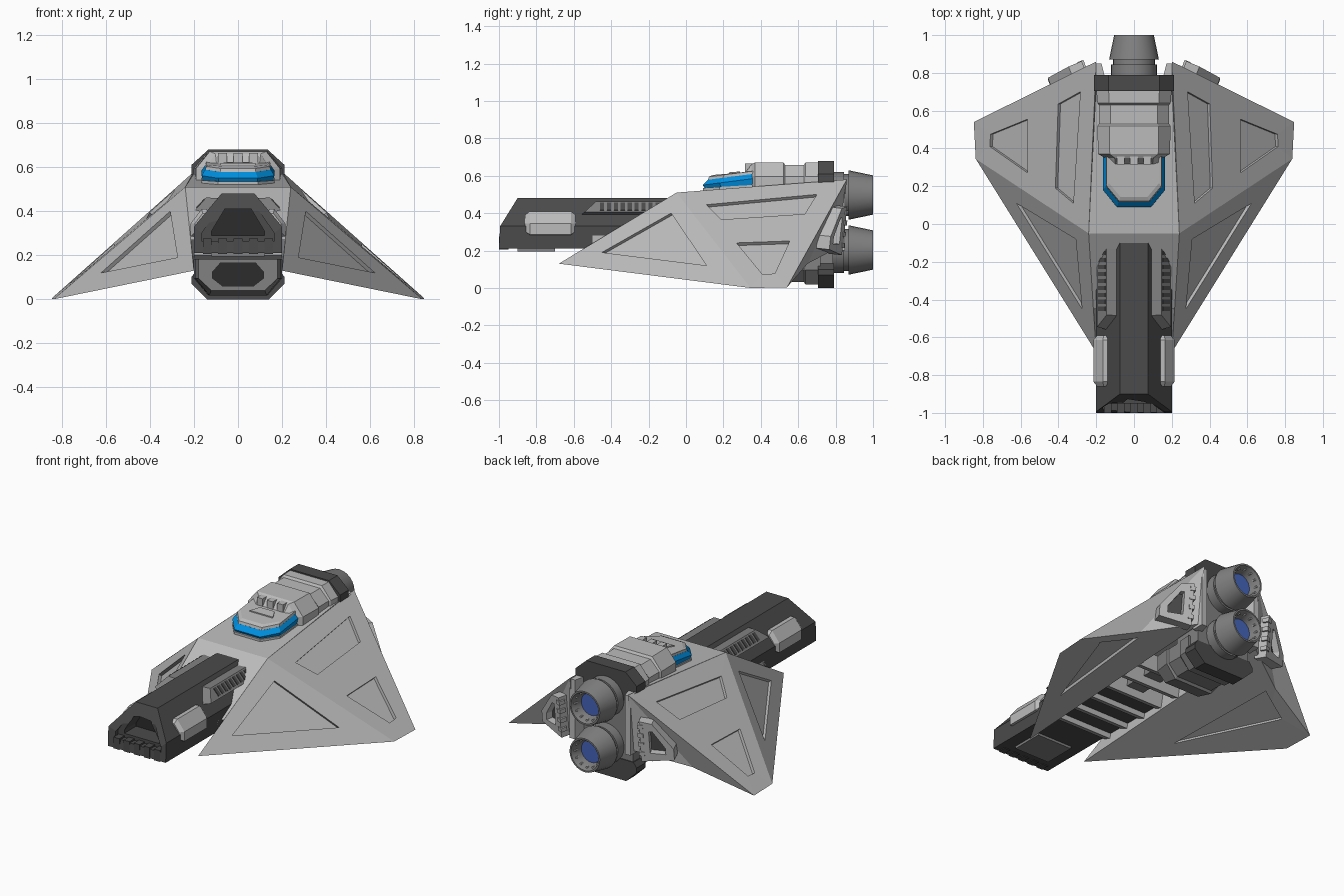
import bpy, bmesh
from math import sin, cos, pi
from mathutils import Vector as V

if "Cube" in bpy.data.objects:
    bpy.data.objects.remove(bpy.data.objects["Cube"])


def material(name, rgb):
    m = bpy.data.materials.new(name)
    m.diffuse_color = (*rgb, 1)
    m.use_nodes = True
    m.node_tree.nodes["Principled BSDF"].inputs["Base Color"].default_value = m.diffuse_color
    return m


DARK = material("dark_grey", (.07, .07, .07))
MID = material("mid_grey", (.22, .22, .22))
HULL = material("hull_grey", (.5, .5, .5))
BLACK = material("shadow_grey", (.025, .025, .025))
BLUE = material("window_blue", (.0, .28, .75))
GLOW = material("engine_glow", (.06, .13, .5))


def mesh(name, verts, faces, mat=None, mirror=False):
    bm = bmesh.new()
    vs = [bm.verts.new(v) for v in verts]
    for f in faces:
        bm.faces.new([vs[i] for i in f])
    bmesh.ops.recalc_face_normals(bm, faces=bm.faces)
    me = bpy.data.meshes.new(name)
    bm.to_mesh(me)
    bm.free()
    ob = bpy.data.objects.new(name, me)
    bpy.context.collection.objects.link(ob)
    me.materials.append(mat or HULL)
    if mirror:
        ob.modifiers.new("mirror", 'MIRROR')
    return ob


def loft(name, loops, mat=None, mirror=False):
    n = len(loops[0])
    faces = [list(range(n)), [len(loops) * n - n + i for i in range(n)]]
    for k in range(len(loops) - 1):
        for i in range(n):
            j = (i + 1) % n
            faces.append([k * n + i, k * n + j, k * n + n + j, k * n + n + i])
    return mesh(name, [p for l in loops for p in l], faces, mat, mirror)


def along_y(name, pts, y0, y1, mat=None, mirror=False):
    return loft(name, [[(x, y, z) for x, z in pts] for y in (y0, y1)], mat, mirror)


def box(name, x0, x1, y0, y1, z0, z1, mat=None, mirror=False):
    return along_y(name, [(x0, z0), (x1, z0), (x1, z1), (x0, z1)], y0, y1, mat, mirror)


def both(half):
    return half + [(-x, z) for x, z in reversed(half)]


def cut(ob, cutter):
    cutter.hide_render = True
    m = ob.modifiers.new("cut", 'BOOLEAN')
    m.object, m.solver = cutter, 'EXACT'
    bpy.context.view_layer.objects.active = ob
    bpy.ops.object.modifier_move_to_index(modifier="cut", index=0)
    bpy.ops.object.modifier_apply(modifier="cut")
    bpy.data.objects.remove(cutter)


def plane_prism(name, tri, pts, axis, lo, hi, mat=None, mirror=False):
    """Prism on the plane through tri; pts lack the coordinate 'axis'."""
    n = (tri[1] - tri[0]).cross(tri[2] - tri[0]).normalized()
    base = []
    for p in pts:
        q = list(p)
        q.insert(axis, 0)
        q = V(q)
        q[axis] = n.dot(tri[0] - q) / n[axis]
        base.append(q)
    return loft(name, [[q + n * d for q in base] for d in (lo, hi)], mat, mirror)


# wings, with recessed panels
A, B, Tf, Tb = V((.2, -.68, .13)), V((.24, -.05, .51)), V((.838, .345, 0)), V((.848, .54, .003))
D, C, M = V((.2, .86, .58)), V((.2, .82, .22)), V((.5, .65, .13))
wing = mesh("wing", [A, B, Tf, Tb, D, C, M],
            [(0, 2, 1), (1, 2, 3, 4), (0, 5, 6, 3, 2), (4, 3, 6), (4, 6, 5), (0, 1, 4, 5)], None, True)
panels = [((A, Tf, B), [(-.45, .19), (-.08, .40), (.11, .12)], 0),
          ((B, Tf, D), [(.11, .445), (.70, .50), (.635, .395), (.19, .365)], 0),
          ((B, Tf, D), [(.27, .24), (.555, .25), (.475, .075), (.41, .07)], 0),
          ((A, Tf, C), [(.42, -.15), (.67, .5), (.47, .6)], 2)]
for tri, pts, axis in panels:
    lo, hi = (-.018, .03) if axis == 0 else (-.03, .016)
    cut(wing, plane_prism("panel_cutter", tri, pts, axis, lo, hi))

# inner rear flanges beside the engines
loft("rear_flange", [[(x, y, z) for x, y in ((.21, .85), (.172, .85), (.152, .77), (.21, .77))]
                     for z in (.2, .57)], None, True)

# rear wing brackets
rear = (D, Tb, C)
if (Tb - D).cross(C - D).y < 0:
    rear = (D, C, Tb)
tab = plane_prism("rear_bracket", rear, [(.26, .18), (.26, .44), (.33, .43), (.44, .28), (.44, .21)],
                  1, -.03, .045, None, True)
cut(tab, plane_prism("bracket_cutter", rear, [(.31, .24), (.31, .38), (.33, .38), (.395, .28), (.395, .24)],
                     1, .0, .08))
plane_prism("bracket_shadow", rear, [(.31, .24), (.31, .38), (.33, .38), (.395, .28), (.395, .24)],
            1, -.01, .004, DARK, True)
for z in (.22, .28, .34, .395):
    plane_prism("bracket_tooth", rear, [(.25, z), (.28, z), (.28, z + .025), (.25, z + .025)],
                1, .01, .05, None, True)

# centre hull
c = [(.215, -.45, .27), (.24, -.05, .51), (.2, .75, .572), (.2, .75, .27)]
loft("centre_hull", [c, [(-x, y, z) for x, y, z in c]])

# underside ribs
for i in range(6):
    y = -.5 + i * .15
    loft("belly_rib", [[(s * .2, y, .2), (s * .2, y + .05, .18), (s * .2, y + .07, .28), (s * .2, y, .28)]
                       for s in (-1, 1)])
box("belly_spine", -.06, .06, -.5, .45, .225, .28, MID)

# nose beam with front opening
prof = both([(.2, .21), (.2, .33), (.075, .48)])
gun = loft("nose_beam", [[(x, -1 + max(0, z - .32) * .62, z) for x, z in prof],
                         [(x, 0, z) for x, z in prof]], DARK)
cut(gun, along_y("opening_cutter", both([(.165, .265), (.165, .3), (.075, .43)]), -1.1, -.95))
cut(gun, along_y("inner_cutter", both([(.12, .29), (.12, .31), (.06, .41)]), -1.0, -.83))
along_y("opening_back", both([(.12, .29), (.12, .31), (.06, .41)]), -.835, -.82, BLACK)
for x in (-.14, -.07, 0, .07, .14):
    box("nose_tooth", x - .02, x + .02, -1, -.95, .205, .275, DARK)
box("nose_belly_plate", -.12, .12, -.9, -.7, .195, .22, MID)

# side pods on the nose
pod = [(.15, .28), (.215, .285), (.215, .345), (.165, .41), (.14, .41)]


def pod_loop(y, k):
    return [(.15 + (x - .15) * k, y, .345 + (z - .345) * k) for x, z in pod]


loft("nose_pod", [pod_loop(-.86, .7), pod_loop(-.835, 1), pod_loop(-.615, 1), pod_loop(-.59, .7)], None, True)

# side vents with slats
vent = [(.09, .46), (.145, .462), (.195, .405), (.14, .39)]
loft("side_vent", [[(x, -.55 + (z - .4) * 1.1, z) for x, z in vent], [(x, -.1, z) for x, z in vent]], MID, True)
for i in range(9):
    y = -.46 + i * .037
    loft("vent_slat", [[(x, yy, z) for x, z in ((.148, .452), (.153, .458), (.19, .418), (.183, .412))]
                       for yy in (y, y + .022)], DARK, True)

# cockpit: sill, window band, roof
outline = [(.165, .36), (.165, .18), (.09, .09)]


def deck(k, z, tilt=.13):
    pts = [(x * k, .36 - (.36 - y) * (k if y < .3 else 1)) for x, y in outline]
    return [(x, y, z + tilt * (y - .09)) for x, y in pts + [(-x, y) for x, y in reversed(pts)]]


loft("cockpit_sill", [deck(1, .49, 0), deck(1, .535, .06)])
loft("cockpit_window", [deck(.96, .53, .06), deck(1, .55), deck(.9, .575)], BLUE)
loft("cockpit_roof", [deck(.9, .573), deck(.88, .59), deck(.8, .60, .08)])
loft("roof_hatch", [[(x, y, z + .08 * (y - .09)) for x, y in ((-.08, .23), (.08, .23), (.05, .29), (-.05, .29))]
                    for z in (.59, .607)])
for x in (-.07, 0, .07):
    box("roof_block", x - .02, x + .02, .315, .37, .6, .665)

# upper and lower engine housings, stepped along their length
steps = [(.37, .95, .672), (.52, .97, .672), (.53, .93, .658),
         (.63, .93, .658), (.64, .97, .672), (.72, 1, .672)]


def house(y, k, top):
    return [(x, y, z) for x, z in both([(.2 * k, .5), (.2 * k, .595), (.135 * k, top)])]


loft("upper_housing", [house(.31, .72, .61), house(.35, .76, .66)] + [house(*s) for s in steps])
low = loft("lower_housing", [[(x, y, .69 - z) for x, y, z in house(*s)]
                             for s in [(.42, .9, .65)] + steps[1:]], MID)
mouth = both([(.07, .06), (.115, .095), (.115, .125), (.08, .165)])
cut(low, along_y("intake_cutter", mouth, .3, .6))
along_y("intake_back", mouth, .58, .6, BLACK)

# dark caps above and below the engines, joined by a narrower column
along_y("upper_band", both([(.2, .5), (.212, .57), (.212, .61), (.135, .68)]), .705, .79, DARK)
along_y("lower_band", both([(.14, 0), (.212, .07), (.212, .1), (.19, .13)]), .705, .79, DARK)
box("engine_column", -.185, .185, .6, .785, .1, .55, MID)


# engines
def ring(y, r, cz, n=24):
    return [(r * cos(2 * pi * i / n), y, cz + r * sin(2 * pi * i / n)) for i in range(n)]


for name, cz in (("upper", .497), ("lower", .203)):
    eng = loft(name + "_engine", [ring(y, r, cz) for y, r in (
        (.75, .122), (.845, .122), (.845, .112), (.87, .112), (.87, .132),
        (1, .105), (1, .095), (.94, .07), (.92, .07))], MID)
    bpy.ops.object.select_all(action='DESELECT')
    eng.select_set(True)
    bpy.context.view_layer.objects.active = eng
    bpy.ops.object.shade_smooth_by_angle(angle=.5)
    loft(name + "_engine_glow", [ring(.915, .069, cz), ring(.935, .069, cz)], GLOW)
    for i in range(12):
        a = 2 * pi * i / 12
        ox, oz = .083 * cos(a), .083 * sin(a)
        loft(name + "_engine_stud", [[(x + ox, y, z + oz) for x, y, z in ring(yy, .006, cz, 6)]
                                     for yy in (.95, .982)])
